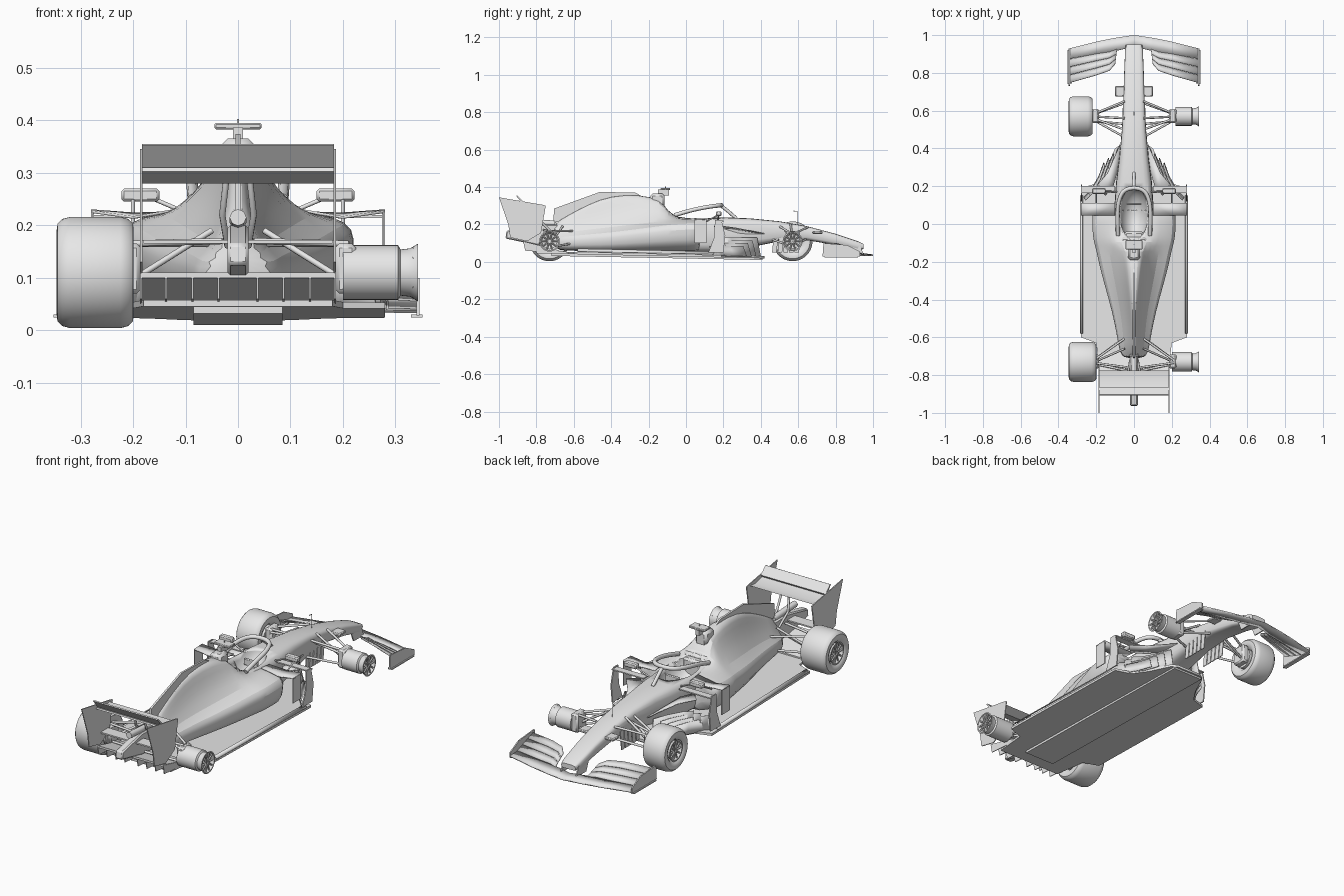
import bpy, bmesh
from math import sin, cos, pi
from mathutils import Vector

if "Cube" in bpy.data.objects:
    bpy.data.objects.remove(bpy.data.objects["Cube"], do_unlink=True)

paint = bpy.data.materials.new("light grey")
paint.use_nodes = True
paint.diffuse_color = (0.8, 0.8, 0.8, 1)
paint.node_tree.nodes["Principled BSDF"].inputs["Base Color"].default_value = (0.8, 0.8, 0.8, 1)


def finish(name, bm, mirror=False, subsurf=0, solid=0, bevel=0):
    bmesh.ops.recalc_face_normals(bm, faces=bm.faces)
    me = bpy.data.meshes.new(name)
    bm.to_mesh(me)
    bm.free()
    ob = bpy.data.objects.new(name, me)
    bpy.context.collection.objects.link(ob)
    me.materials.append(paint)
    bpy.context.view_layer.objects.active = ob
    for o in bpy.context.selected_objects:
        o.select_set(False)
    ob.select_set(True)
    bpy.ops.object.shade_smooth_by_angle(angle=0.6)
    if solid:
        m = ob.modifiers.new("thickness", 'SOLIDIFY')
        m.thickness, m.offset = solid, 0
    if bevel:
        ob.modifiers.new("bevel", 'BEVEL').width = bevel
    if subsurf:
        m = ob.modifiers.new("smooth", 'SUBSURF')
        m.levels = m.render_levels = subsurf
    if mirror:
        ob.modifiers.new("mirror", 'MIRROR').use_clip = False
    return ob


def loft(name, rings, closed=True, caps=True, **kw):
    """Skin a row of equal point rings."""
    bm = bmesh.new()
    rows = [[bm.verts.new(p) for p in ring] for ring in rings]
    n = len(rows[0])
    for a, b in zip(rows, rows[1:]):
        for i in range(n if closed else n - 1):
            j = (i + 1) % n
            bm.faces.new((a[i], a[j], b[j], b[i]))
    if caps and closed:
        bm.faces.new(rows[0])
        bm.faces.new(rows[-1])
    return finish(name, bm, **kw)


def side_plate(name, outline, x0, x1, **kw):
    """Extrude a (y, z) outline from x0 to x1."""
    return loft(name, [[(x, y, z) for y, z in outline] for x in (x0, x1)], **kw)


def box(name, x, y, z, **kw):
    return side_plate(name, [(y[0], z[0]), (y[1], z[0]), (y[1], z[1]), (y[0], z[1])], *x, **kw)


def ribbon(name, a, b, thick=0.005, **kw):
    """Thin sheet between two edge lines."""
    return loft(name, [a, b], closed=False, solid=thick, **kw)


def tubes(name, paths, radius, mirror=True, smooth=False):
    cu = bpy.data.curves.new(name, 'CURVE')
    cu.dimensions, cu.bevel_depth, cu.bevel_resolution = '3D', radius, 2
    cu.use_fill_caps = True
    cu.materials.append(paint)
    for path in paths:
        for s in ((1, -1) if mirror else (1,)):
            sp = cu.splines.new('NURBS' if smooth else 'POLY')
            sp.points.add(len(path) - 1)
            for pt, (x, y, z) in zip(sp.points, path):
                pt.co = (s * x, y, z, 1)
            if smooth:
                sp.use_endpoint_u, sp.order_u = True, 3
    ob = bpy.data.objects.new(name, cu)
    bpy.context.collection.objects.link(ob)


def lathe(name, profile, y, z, side, seg=40):
    """Revolve (x, radius) points round an axle."""
    loft(name, [[(side * x, y + r * cos(2 * pi * i / seg), z + r * sin(2 * pi * i / seg))
                 for i in range(seg)] for x, r in profile], caps=False)


# Nose and survival cell
def nose_ring(y, w, zb, zt):
    zm, h = (zb + zt) / 2, (zt - zb) / 2
    ring = []
    for i in range(20):
        c, s = cos(2 * pi * i / 20), sin(2 * pi * i / 20)
        sq = lambda v: (abs(v) ** 0.5) * (1 if v > 0 else -1)
        ring.append((w * sq(c), y, zm + h * sq(s)))
    return ring


cell = loft("nose_and_cell", [nose_ring(*s) for s in (
    (0.95, .04, .07, .095), (0.92, .047, .06, .11), (.8, .052, .09, .15), (.65, .057, .115, .19),
    (.5, .064, .11, .217), (.35, .078, .08, .232), (.22, .095, .05, .238),
    (0, .11, .05, .24), (-.12, .11, .05, .25))])


# Engine cover flowing into the sidepods
def cover_ring(y, tw, zt, sw, zs, zb):
    half = [(tw * .6, zt), (tw, zt - .012), (tw * 1.3 + .01, (zt + zs) / 2 + .01),
            (tw + (sw - tw) * .55, zs + .012), (sw * .93, zs), (sw, zs - .03),
            (sw * .96, (zs + zb) / 2 - .01), (sw * .85, zb)]
    return [(x, y, z) for x, z in half] + [(-x, y, z) for x, z in reversed(half)]


cover = loft("engine_cover", [cover_ring(*s) for s in (
    (.075, .07, .225, .215, .205, .05), (.06, .075, .23, .225, .21, .05),
    (-.04, .08, .24, .225, .205, .05), (-.1, .07, .27, .215, .2, .05),
    (-.13, .045, .335, .205, .195, .05), (-.25, .035, .36, .18, .18, .05),
    (-.4, .02, .355, .135, .16, .05), (-.52, .014, .31, .105, .15, .055),
    (-.63, .016, .25, .085, .14, .06), (-.72, .02, .2, .07, .13, .06))], subsurf=1)
side_plate("cover_fin", [(-.71, .21), (-.705, .285), (-.46, .374), (-.27, .37), (-.2, .33), (-.4, .25)],
           -.005, .005)
box("airbox", (-.032, .032), (-.19, -.115), (.29, .365), bevel=.012)

# Cockpit opening
bm = bmesh.new()
bmesh.ops.create_uvsphere(bm, u_segments=28, v_segments=14, radius=1)
for v in bm.verts:
    v.co = Vector((v.co.x * .078, v.co.y * .14 + .055, v.co.z * .12 + .26))
cutter = finish("cockpit_cutter", bm)
cutter.hide_render = True
cutter.hide_viewport = True
cutter.display_type = 'WIRE'
for ob in (cell, cover):
    m = ob.modifiers.new("cockpit", 'BOOLEAN')
    m.operation, m.object, m.solver = 'DIFFERENCE', cutter, 'EXACT'
box("seat", (-.05, .05), (-.08, -.04), (.15, .25), bevel=.01)
box("steering_wheel", (-.04, .04), (.10, .112), (.19, .225), bevel=.004)
box("headrest", (-.07, .07), (-.12, -.07), (.23, .265), bevel=.012)

# Halo, camera, aerials
tubes("halo", [[(0, .19, .303), (.05, .19, .303), (.085, .12, .295), (.088, .02, .275), (.085, -.06, .25)]],
      .011, smooth=True)
tubes("halo_pylon", [[(0, .27, .232), (0, .22, .275), (0, .185, .303)]], .009, mirror=False)
box("camera_bar", (-.045, .045), (-.135, -.085), (.383, .395), bevel=.003)
box("camera_stalk", (-.01, .01), (-.15, -.09), (.355, .386))
tubes("aerials", [[(0, .595, .19), (0, .595, .27), (0, .575, .272)], [(0, -.11, .39), (0, -.11, .403)]],
      .002, mirror=False)
box("nose_cameras", (.05, .1), (.675, .73), (.15, .165), mirror=True, bevel=.004)

# Mirrors
box("mirrors", (.15, .222), (.16, .19), (.245, .27), mirror=True, bevel=.005)
tubes("mirror_stays", [[(.09, .17, .22), (.16, .175, .25)], [(.2, .08, .2), (.2, .17, .25)]], .004)


# Raked floor, plank and diffuser
def floor_z(y):
    return .034 - .022 * y


half = [(.07, .42), (.1, .4), (.15, .29), (.2, .215), (.28, .19), (.28, -.6), (.2, -.63), (.18, -.8)]
outline = half + [(-x, y) for x, y in reversed(half)]
loft("floor", [[(x, y, floor_z(y) + d) for x, y in outline] for d in (-.006, .006)])
side_plate("plank", [(.41, .01), (-.72, .032), (-.72, .05), (.41, .028)], -.085, .085)
side_plate("diffuser_roof", [(-.68, .05), (-.87, .1), (-.87, .11), (-.68, .062)], -.185, .185)
for i, x in enumerate((.035, .085, .135, .183)):
    side_plate("diffuser_fence_%d" % i, [(-.68, .045), (-.86, .06), (-.87, .108), (-.68, .06)],
               x, x + .004, mirror=True)
ribbon("floor_edge_fins", [(.285, .15, .04), (.285, -.58, .055)], [(.272, .15, .055), (.272, -.58, .07)],
       .004, mirror=True)

# Bargeboards and sidepod deflectors
for i in range(4):
    d = i * .025
    path = [(.085 + d, .4 - d), (.11 + d, .33 - d), (.15 + d, .26 - d), (.19 + d, .22 - d)]
    ribbon("bargeboard_%d" % i, [(x, y, .03) for x, y in path],
           [(x * .97, y - .02, .13 - .015 * i) for x, y in path], .004, mirror=True)
ribbon("upper_vanes", [(.075, .42, .15), (.14, .27, .18), (.2, .2, .19)],
       [(.08, .3, .15), (.11, .2, .18), (.15, .15, .19)], .005, mirror=True)
side_plate("deflector_fins", [(.2, .05), (.21, .14), (.19, .225), (.155, .225), (.15, .13), (.12, .05)],
           .274, .28, mirror=True)
box("deflector_bridge", (.1, .28), (.165, .2), (.214, .22), mirror=True)
ribbon("sidepod_lip", [(.1, .11, .225), (.2, .11, .222), (.28, .11, .228)],
       [(.1, .045, .232), (.2, .045, .215), (.28, .045, .226)], .005, mirror=True)
box("deflector_rear_fin", (.276, .28), (.045, .11), (.1, .228), mirror=True)
for i in range(5):
    y = .46 + .03 * i
    side_plate("turning_vane_%d" % i, [(y, .05), (y + .024, .05), (y + .035, .15), (y + .01, .15)],
               .056, .06, mirror=True)

# Front wing
front = [(0, 1, .036), (.1, .985, .036), (.2, .965, .036), (.34, .93, .036)]
ribbon("front_main_plane", front, [(0, .94, .044), (.1, .915, .044), (.2, .9, .042), (.34, .875, .04)],
       .007, mirror=True)
lead = [Vector(p) for p in ((.09, .925, .046), (.13, .91, .047), (.2, .9, .046), (.34, .872, .043))]
tail = [Vector(p) for p in ((.1, .845, .085), (.13, .81, .098), (.2, .785, .1), (.34, .745, .088))]
for i in range(3):
    a, b = i / 3, i / 3 + .31
    ribbon("front_flap_%d" % i, [p.lerp(q, a) for p, q in zip(lead, tail)],
           [p.lerp(q, b) for p, q in zip(lead, tail)], .005, mirror=True)
side_plate("front_endplates", [(.93, .028), (.93, .055), (.86, .09), (.735, .1), (.73, .028)],
           .34, .346, mirror=True)
box("front_footplates", (.33, .352), (.74, .92), (.024, .03), mirror=True)
side_plate("nose_pillars", [(.95, .04), (.93, .09), (.84, .11), (.87, .04)], .04, .046, mirror=True)

# Rear wing
side_plate("rear_main_plane", [(-.775, .298), (-.82, .28), (-.885, .303), (-.882, .31), (-.82, .293)],
           -.183, .183)
side_plate("rear_flap", [(-.872, .308), (-.908, .352), (-.902, .355), (-.865, .318)], -.183, .183)
side_plate("rear_endplates", [(-1, .345), (-.765, .305), (-.75, .3), (-.775, .155), (-.85, .11),
                              (-.94, .13), (-.95, .2)], .182, .187, mirror=True)
tubes("rear_wing_pylons", [[(.02, -.72, .16), (.03, -.78, .22), (.022, -.8, .29)]], .006)
box("beam_wing", (-.18, .18), (-.85, -.79), (.165, .172))
side_plate("crash_structure", [(-.68, .08), (-.68, .2), (-.8, .2), (-.96, .165), (-.965, .125), (-.8, .09)],
           -.02, .02, bevel=.006)
tubes("exhaust", [[(0, -.7, .205), (0, -.88, .215)]], .016, mirror=False)

# Wheels: tyres on the right side only, bare rims on the left
for label, y, inner, r in (("front", .57, .22, .05), ("rear", -.73, .2, .052)):
    z = .11
    rim = [(inner, .015), (inner, r), (.305, r), (.31, r - .008), (.328, r - .006), (.343, r + .003),
           (.343, r - .003), (.328, r - .012), (.322, .012), (.335, .01), (.335, .001)]
    for side, tag in ((1, "left"), (-1, "right")):
        lathe("%s_rim_%s" % (label, tag), rim, y, z, side)
        tubes("%s_spokes_%s" % (label, tag),
              [[(side * .337, y + d * cos(k * pi / 5), z + d * sin(k * pi / 5)) for d in (.008, r - .002)]
               for k in range(10)], .004, mirror=False)
    w = inner - .001
    tyre = [(.325, .05), (.338, .06), (.346, .078), (.344, .093), (.335, .102), (.32, .106),
            (w + .025, .106), (w + .01, .102), (w + .001, .093), (w, .078), (w + .007, .06),
            (w + .02, .05), (.325, .05)]
    lathe("%s_tyre_right" % label, tyre, y, z, -1, 64)

# Suspension
tubes("front_suspension", [
    [(.05, .65, .185), (.23, .575, .15)], [(.05, .5, .19), (.23, .565, .15)],
    [(.05, .64, .12), (.23, .575, .085)], [(.05, .46, .12), (.23, .56, .085)],
    [(.05, .56, .2), (.23, .57, .09)], [(.05, .53, .17), (.23, .545, .14)]], .006)
tubes("rear_suspension", [
    [(.04, -.6, .165), (.21, -.72, .165)], [(.03, -.76, .17), (.21, -.735, .165)],
    [(.05, -.6, .1), (.21, -.72, .08)], [(.02, -.78, .1), (.21, -.74, .08)],
    [(.05, -.66, .19), (.21, -.73, .09)]], .006)
for label, y in (("front", .57), ("rear", -.73)):
    box(label + "_brake_ducts", (.185, .225), (y - .035, y + .04), (.07, .165), mirror=True, bevel=.008)
